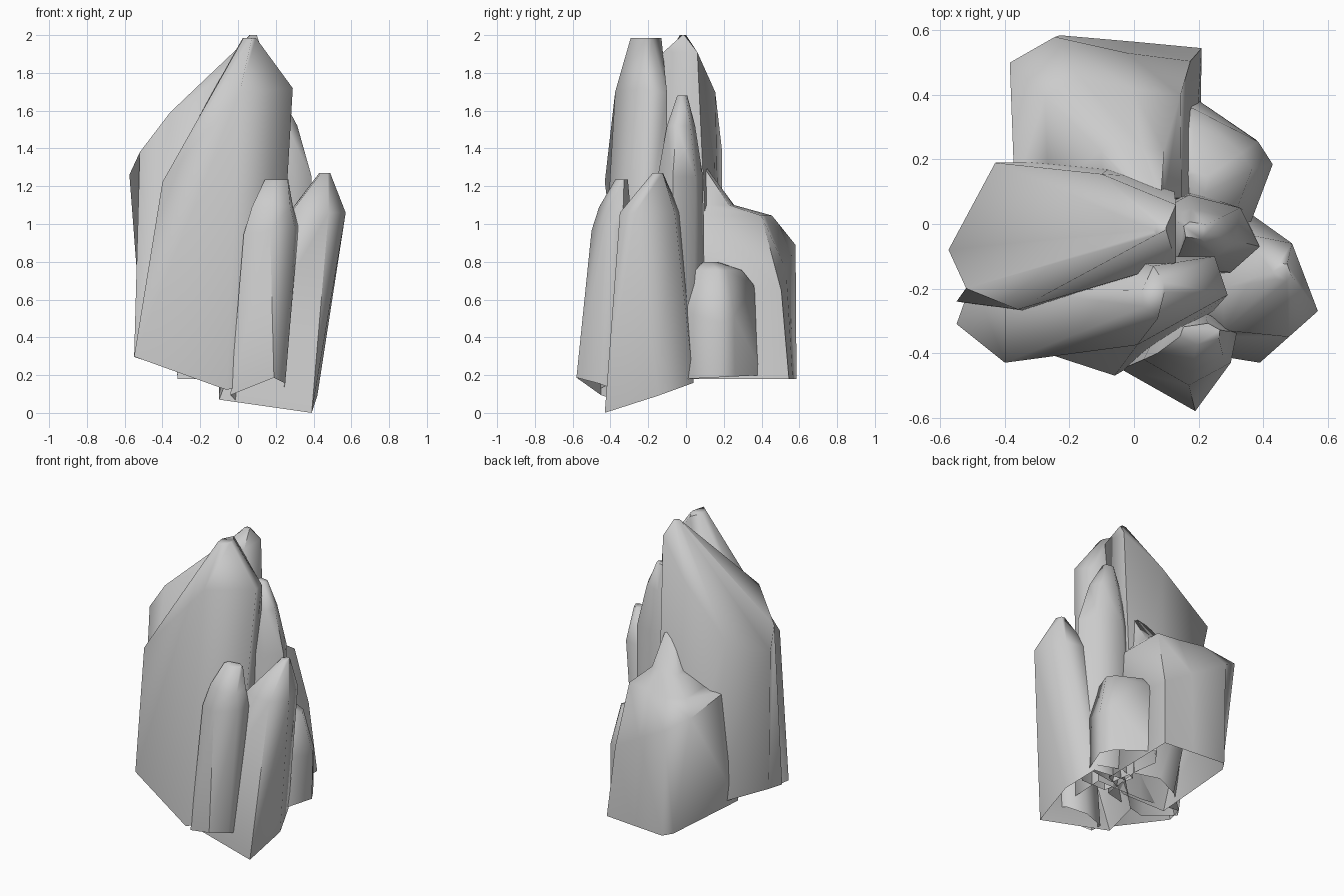
import bpy, bmesh, math


def plane_ring(points, plane):
    """Lift an xy outline onto the plane z = a + b*x + c*y; a third value fixes z."""
    a, b, c = plane
    return [(p[0], p[1], p[2] if len(p) == 3 else a + b * p[0] + c * p[1]) for p in points]


def crystal(name, base, base_plane, shoulder, shoulder_plane, tip, tip_size, insets=()):
    """Open-bottomed prism lofted from base to shoulder, then drawn in to a small facet."""
    low = plane_ring(base, base_plane)
    top = plane_ring(shoulder, shoulder_plane)
    rings = [low, top]
    # extra rings drawn toward the tip at a given height
    for f, z in insets:
        rings.append([(x + (tip[0] - x) * f, y + (tip[1] - y) * f, z) for x, y, _ in top])
    # tip facet follows the direction of each shoulder corner
    cx = sum(p[0] for p in top) / len(top)
    cy = sum(p[1] for p in top) / len(top)
    angles = [math.atan2(p[1] - cy, p[0] - cx) for p in top]
    rings.append([(tip[0] + tip_size[0] * math.cos(a),
                   tip[1] + tip_size[1] * math.sin(a), tip[2]) for a in angles])

    bm = bmesh.new()
    loops = [[bm.verts.new(p) for p in ring] for ring in rings]
    n = len(base)
    for lo, hi in zip(loops, loops[1:]):
        for i in range(n):
            j = (i + 1) % n
            bm.faces.new((lo[i], lo[j], hi[j], hi[i]))
    bm.faces.new(loops[-1])
    for f in bm.faces:
        f.smooth = True
    mesh = bpy.data.meshes.new(name)
    bm.to_mesh(mesh)
    bm.free()
    mesh.set_sharp_from_angle(angle=math.radians(70))
    obj = bpy.data.objects.new(name, mesh)
    bpy.context.collection.objects.link(obj)
    return obj


# Tall crystal at the front
crystal("tall_front_crystal",
        [(-.55, -.31), (-.06, -.47), (.20, -.32, .19), (.20, -.10, .2), (-.10, -.05, .16), (-.50, -.17)],
        (.10, -.36, 0),
        [(-.40, -.43), (.01, -.375, 1.70), (.29, -.22), (.25, -.10), (-.05, -.10), (-.40, -.20)],
        (1.51, .72, 0), (.06, -.215, 1.985), (.035, .085))

# Tall crystal at the left, behind the first
crystal("tall_left_crystal",
        [(-.55, -.24), (-.30, -.28), (.08, -.15, .18), (.12, .14, .18), (-.05, .19, .18), (-.25, .08), (-.50, -.17)],
        (.12, -.32, 0),
        [(-.52, -.20, 1.38), (-.36, -.265, 1.59), (.13, -.12), (.13, .06), (-.10, .155), (-.43, .19), (-.575, -.08)],
        (1.79, .92, 0), (.08, -.015, 2.0), (.02, .02))

# Slim crystal in the middle right
crystal("middle_crystal",
        [(.38, -.07), (.28, -.16), (.10, -.16), (.06, .06), (.18, .10), (.34, .04)],
        (.20, 0, 0),
        [(.39, -.07), (.30, -.15), (.11, -.14), (.08, .04), (.17, .09), (.33, .05)],
        (1.25, 0, 0), (.19, -.02, 1.68), (.04, .03), [(.38, 1.52)])

# Leaning crystal at the right
crystal("right_crystal",
        [(-.10, -.35), (.39, -.43), (.42, -.15), (.35, .04), (.10, .04), (-.10, -.15)],
        (.177, -.089, .33),
        [(.28, -.33), (.48, -.35), (.57, -.27), (.49, -.06), (.34, -.03), (.27, -.20)],
        (1.06, 0, 0), (.46, -.15, 1.27), (.03, .03))

# Small crystal at the front
crystal("small_front_crystal",
        [(-.04, -.45), (.19, -.58), (.25, -.46), (.24, -.36), (.14, -.28), (.00, -.32)],
        (-.06, .2, -.36),
        [(.03, -.42), (.17, -.50), (.30, -.43), (.32, -.33), (.23, -.28), (.09, -.30)],
        (.94, .15, 0), (.205, -.34, 1.235), (.065, .035), [(.25, 1.09)])

# Broad skewed crystal at the back with a short central point
crystal("back_crystal",
        [(-.27, .52), (-.23, .585), (.00, .565), (.21, .545), (.20, .00), (.00, -.10), (-.32, -.10)],
        (.18, 0, 0),
        [(-.385, .50), (-.245, .58), (-.02, .53), (.175, .505), (.18, .08), (-.10, .03), (-.37, .10)],
        (.80, -.6, -.1), (.05, .08, 1.30), (.04, .03), [(.25, 1.045), (.65, 1.10)])

# Low blunt crystal at the back right, its crown sloping down outward
crystal("low_back_right_crystal",
        [(.16, .41), (.38, .26), (.425, .18), (.36, .00), (.15, -.03), (.08, .30)],
        (.18, 0, .05),
        [(.18, .36), (.385, .255), (.43, .185), (.36, .00), (.15, -.03), (.10, .30)],
        (.82, -.8, 0), (.20, .13, .80), (.04, .04), [(.28, .755)])
